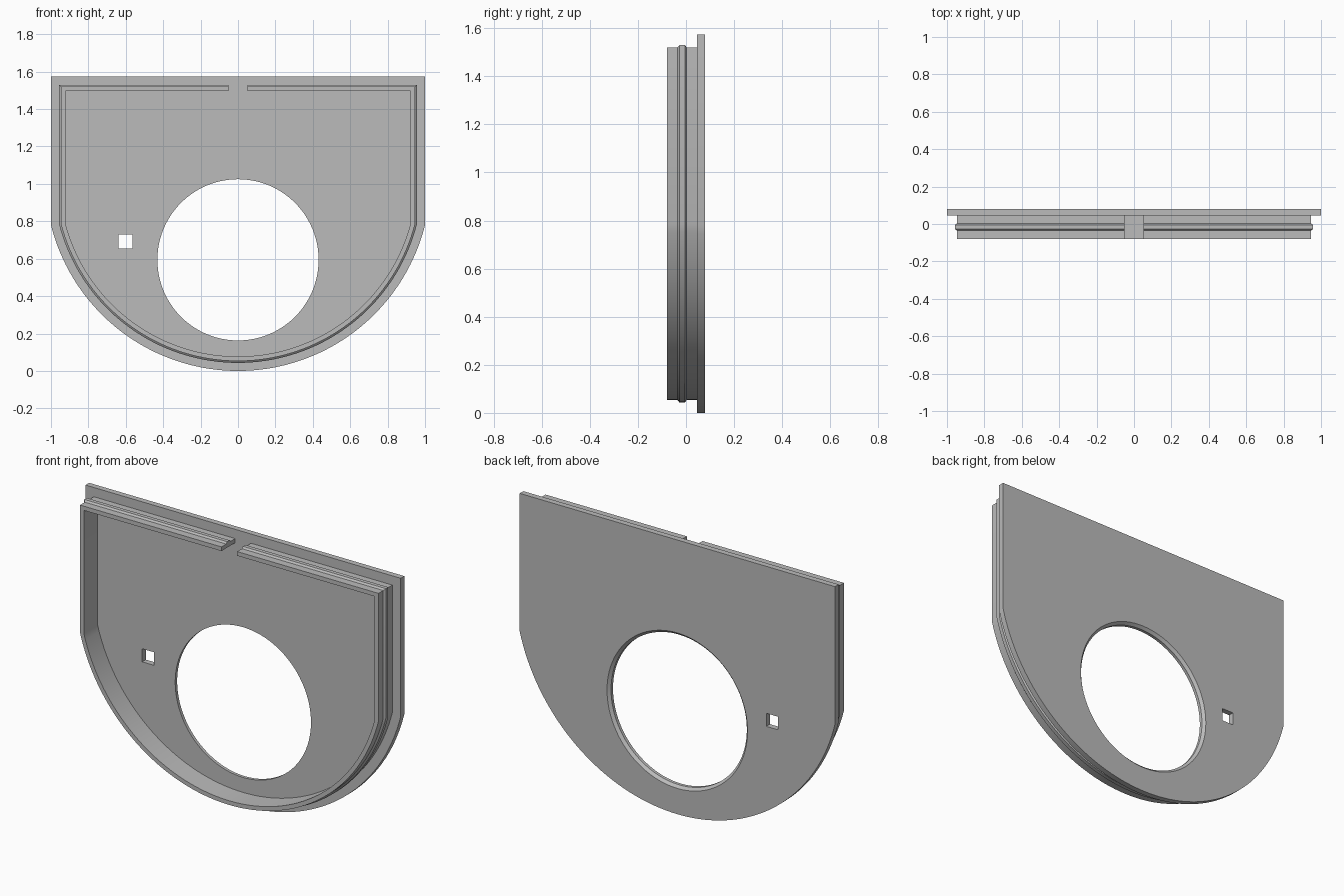
import bpy, bmesh, math

cube = bpy.data.objects.get("Cube")
if cube:
    bpy.data.objects.remove(cube, do_unlink=True)

TOP, ARC_R = 1.573, 1.031          # straight top edge, radius of the round bottom
FRONT, PLATE, BACK = -0.079, 0.046, 0.079
GAP = 0.05                         # half width of the break in the rim
HOLE_Z, HOLE_R = 0.594, 0.431

grey = bpy.data.materials.new("plain grey")
grey.use_nodes = True
colour = (0.5, 0.5, 0.5, 1)
grey.diffuse_color = colour
grey.node_tree.nodes["Principled BSDF"].inputs["Base Color"].default_value = colour


def outline(inset, steps=72):
    """Shield outline moved inwards, running from the top gap round to the gap."""
    side, radius = 1 - inset, ARC_R - inset
    end = math.asin(side / radius)
    arc = []
    for i in range(steps + 1):
        a = end - 2 * end * i / steps
        arc.append((radius * math.sin(a), ARC_R - radius * math.cos(a)))
    top = TOP - inset
    return [(GAP, top), (side, top)] + arc + [(-side, top), (-GAP, top)]


def circle(radius, steps=96):
    return [(radius * math.cos(2 * math.pi * i / steps),
             HOLE_Z + radius * math.sin(2 * math.pi * i / steps)) for i in range(steps)]


def loft(name, rings, closed_section=False):
    """Join matching (points, y) rings; a closed section makes a swept bar."""
    bm = bmesh.new()
    grid = [[bm.verts.new((x, y, z)) for x, z in pts] for pts, y in rings]
    if closed_section:
        for a, b in zip(grid, grid[1:] + grid[:1]):
            for i in range(len(a) - 1):
                bm.faces.new((a[i], a[i + 1], b[i + 1], b[i]))
        bm.faces.new([ring[0] for ring in grid])
        bm.faces.new([ring[-1] for ring in grid])
    else:
        for a, b in zip(grid, grid[1:]):
            for i in range(len(a)):
                j = (i + 1) % len(a)
                bm.faces.new((a[i], a[j], b[j], b[i]))
        bm.faces.new(grid[0])
        bm.faces.new(grid[-1])
    bmesh.ops.recalc_face_normals(bm, faces=bm.faces)
    mesh = bpy.data.meshes.new(name)
    bm.to_mesh(mesh)
    bm.free()
    mesh.materials.append(grey)
    obj = bpy.data.objects.new(name, mesh)
    bpy.context.collection.objects.link(obj)
    return obj


def smooth(obj):
    bpy.ops.object.select_all(action="DESELECT")
    obj.select_set(True)
    bpy.context.view_layer.objects.active = obj
    bpy.ops.object.shade_smooth_by_angle(angle=math.radians(30))


def cut(obj, cutter):
    mod = obj.modifiers.new("cut", "BOOLEAN")
    mod.object, mod.operation, mod.solver = cutter, "DIFFERENCE", "EXACT"
    bpy.context.view_layer.objects.active = obj
    bpy.ops.object.modifier_apply(modifier=mod.name)
    bpy.data.objects.remove(cutter, do_unlink=True)


# Back plate
plate = loft("back_plate", [(outline(0), PLATE), (outline(0), BACK)])

# Large round opening, chamfered at the back
cut(plate, loft("round_cutter", [
    (circle(HOLE_R), 0), (circle(HOLE_R), BACK - 0.015),
    (circle(HOLE_R + 0.015), BACK), (circle(HOLE_R + 0.015), BACK + 0.05)]))

# Small square opening
square = [(-0.64, 0.655), (-0.565, 0.655), (-0.565, 0.73), (-0.64, 0.73)]
cut(plate, loft("square_cutter", [(square, 0), (square, 0.15)]))
smooth(plate)

# Rim wall with a chamfered snap ridge round its outside: (inset, y)
WALL, RIDGE, INNER = 0.053, 0.043, 0.077
section = [(INNER, FRONT), (WALL, FRONT), (WALL, -0.036), (RIDGE, -0.027),
           (RIDGE, -0.005), (WALL, 0.003), (WALL, PLATE), (INNER, PLATE)]
rim = loft("rim_with_ridge", [(outline(d), y) for d, y in section], closed_section=True)
smooth(rim)
